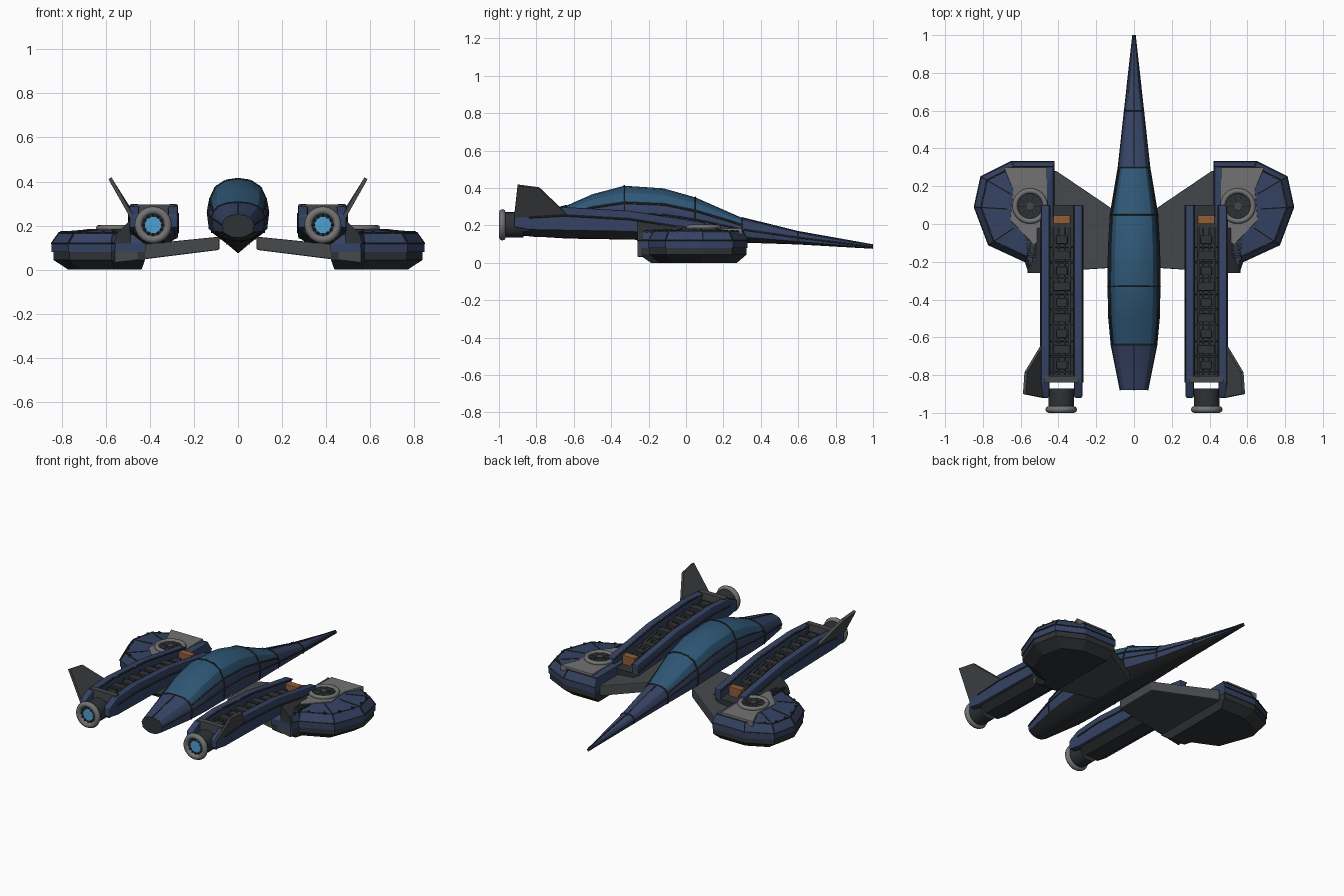
import bpy, bmesh, math
from mathutils import Vector, Matrix

if "Cube" in bpy.data.objects:
    bpy.data.objects.remove(bpy.data.objects["Cube"])

def material(name, r, g, b):
    m = bpy.data.materials.new(name)
    m.diffuse_color = (r, g, b, 1)
    m.use_nodes = True
    m.node_tree.nodes["Principled BSDF"].inputs["Base Color"].default_value = m.diffuse_color
    return m

BLUE = material("navy_hull", .035, .055, .125)
DARK = material("dark_metal", .028, .032, .036)
PLATE = material("wing_plate", .06, .065, .07)
GREY = material("light_panel", .17, .17, .175)
GLASS = material("canopy_glass", .028, .095, .18)
GLOW = material("engine_glow", .08, .35, .65)
RUST = material("orange_box", .28, .11, .04)

def finish(name, bm, mats, mirror=True, bevel=0, smooth=0):
    bmesh.ops.recalc_face_normals(bm, faces=bm.faces)
    me = bpy.data.meshes.new(name)
    bm.to_mesh(me)
    bm.free()
    ob = bpy.data.objects.new(name, me)
    bpy.context.collection.objects.link(ob)
    for m in mats if isinstance(mats, list) else [mats]:
        me.materials.append(m)
    if bevel:
        b = ob.modifiers.new("bevel", 'BEVEL')
        b.width, b.segments = bevel, 2
    if mirror:
        ob.modifiers.new("mirror", 'MIRROR')
    if smooth:
        bpy.ops.object.select_all(action='DESELECT')
        ob.select_set(True)
        bpy.context.view_layer.objects.active = ob
        bpy.ops.object.shade_smooth_by_angle(angle=math.radians(smooth))
    return ob

def loft(bm, rings):
    vs = [[bm.verts.new(p) for p in r] for r in rings]
    n = len(vs[0])
    for a, b in zip(vs, vs[1:]):
        for i in range(n):
            bm.faces.new((a[i], a[(i + 1) % n], b[(i + 1) % n], b[i]))
    bm.faces.new(vs[0])
    bm.faces.new(vs[-1])

def add_box(bm, lo, hi):
    lo, hi = Vector(lo), Vector(hi)
    bmesh.ops.create_cube(bm, size=1, matrix=Matrix.Translation((lo + hi) / 2)
                          @ Matrix.Diagonal((*(hi - lo), 1)))

def add_rod(bm, a, b, r, n=6):
    a, b = Vector(a), Vector(b)
    d = b - a
    bmesh.ops.create_cone(bm, cap_ends=True, segments=n, radius1=r, radius2=r, depth=d.length,
                          matrix=Matrix.Translation((a + b) / 2) @ d.to_track_quat('Z', 'Y').to_matrix().to_4x4())

def add_path(bm, pts, r):
    for a, b in zip(pts, pts[1:]):
        add_rod(bm, a, b, r)

def solid(name, rings, mats, **kw):
    bm = bmesh.new()
    loft(bm, rings)
    return finish(name, bm, mats, **kw)

def torus(name, c, major, minor, mat, along_y=False):
    c, rings = Vector(c), []
    bm = bmesh.new()
    for i in range(32):
        t = i * math.tau / 32
        ring = []
        for j in range(8):
            u = j * math.tau / 8
            q = major + minor * math.cos(u)
            x, y, z = q * math.cos(t), q * math.sin(t), minor * math.sin(u)
            ring.append(bm.verts.new(c + Vector((x, z, y) if along_y else (x, y, z))))
        rings.append(ring)
    for i in range(32):
        a, b = rings[i], rings[(i + 1) % 32]
        for j in range(8):
            bm.faces.new((a[j], a[(j + 1) % 8], b[(j + 1) % 8], b[j]))
    finish(name, bm, mat, smooth=50)

# fuselage: y, half width, bottom, waist, top
SECT = [(-.88, .072, .145, .2, .25), (-.64, .12, .13, .23, .305), (-.5, .133, .127, .243, .367),
        (-.33, .137, .125, .255, .412), (-.12, .135, .122, .25, .398), (.05, .125, .12, .225, .35),
        (.3, .083, .108, .175, .24), (.6, .05, .098, .133, .166), (1, .006, .075, .085, .095)]
PROF = [(0, 1), (.4, .95), (.74, .76), (.92, .42), (1, .05), (.93, -.55), (.42, -.93), (0, -1)]

def hull_pt(s, k, side=1):
    y, w, zb, zw, zt = s
    u, v = PROF[k]
    return Vector((side * u * w, y, zw + v * ((zt - zw) if v > 0 else (zw - zb))))

hull = solid("fuselage", [[hull_pt(s, k) for k in range(8)] + [hull_pt(s, k, -1) for k in range(6, 0, -1)]
                          for s in SECT], [BLUE, GLASS, DARK], mirror=False, smooth=28)
for f in hull.data.polygons:
    c = f.center
    s = min(range(8), key=lambda i: abs((SECT[i][0] + SECT[i + 1][0]) / 2 - c.y))
    waist = (SECT[s][3] + SECT[s + 1][3]) / 2
    if abs(f.normal.y) > .95 or f.normal.z < -.3:
        f.material_index = 2
    elif -.64 < c.y < .3 and c.z > waist + .4 * ((SECT[s][4] + SECT[s + 1][4]) / 2 - waist):
        f.material_index = 1

# canopy frame and hull seams
bm = bmesh.new()
add_path(bm, [hull_pt(s, 3) for s in SECT[1:7]], .006)
add_path(bm, [hull_pt(s, 4) for s in SECT], .004)
add_path(bm, [hull_pt(s, 0) for s in SECT[6:]], .004)
add_path(bm, [hull_pt(s, 0) for s in SECT[:2]], .004)
for i in (1, 3, 5, 6, 7):
    add_path(bm, [hull_pt(SECT[i], k) for k in range(6)], .005)
finish("canopy_frame", bm, DARK)

# drooping wing plates
WING = [(.085, .06), (.41, .28), (.5, .28), (.56, -.26), (.085, -.23)]
solid("wing", [[(x, y, .09 - (x - .085) * .125) for x, y in WING],
               [(x, y, .15 - (x - .085) * .1) for x, y in WING]], PLATE, bevel=.005)

# outboard pods
POD = [(.42, .33), (.65, .33), (.81, .25), (.845, .09), (.77, -.11), (.575, -.2), (.555, -.26), (.42, -.26)]

def pod_ring(s, z):
    return [Vector((.5 + (x - .5) * s, .07 + (y - .07) * s, z)) for x, y in POD]

solid("pod_belly", [pod_ring(.78, 0), pod_ring(.98, .045), pod_ring(.98, .085)], DARK)
solid("pod_shell", [pod_ring(1, .08), pod_ring(1, .12), pod_ring(.9, .168), pod_ring(.5, .18)], BLUE)
bm = bmesh.new()
low, high, mid = pod_ring(1, .12), pod_ring(.9, .168), pod_ring(.5, .18)
add_path(bm, high[:7], .004)
add_path(bm, low[:7], .004)
for i in range(1, 6):
    add_path(bm, [low[i], high[i], mid[i]], .004)
    for t in (.25, .75):
        p = high[i].lerp(high[i + 1], t) * .97 + mid[i] * .03
        add_rod(bm, p - Vector((0, 0, .01)), p + Vector((0, 0, .008)), .008)
finish("pod_seams", bm, DARK)

# raised grey panel on each pod
PANEL = [(.46, .3), (.69, .3), (.64, .18), (.655, .02), (.53, -.11), (.46, -.06)]
solid("pod_panel", [[(x, y, .15) for x, y in PANEL], [(x, y, .185) for x, y in PANEL]], GREY, bevel=.003)

# lift fan
FAN = Vector((.55, .095, .19))
torus("fan_ring", FAN, .08, .014, GREY)
bm = bmesh.new()
add_rod(bm, FAN - Vector((0, 0, .02)), FAN, .078, 32)
finish("fan_well", bm, DARK)
bm = bmesh.new()
add_rod(bm, FAN - Vector((0, 0, .01)), FAN + Vector((0, 0, .01)), .022, 16)
for i in range(10):
    d = Vector((math.cos(i * math.tau / 10), math.sin(i * math.tau / 10), 0))
    add_rod(bm, FAN + d * .015, FAN + d * .075, .004)
finish("fan_blades", bm, PLATE)

# vents behind the fan
bm = bmesh.new()
for i in range(5):
    y = -.075 - i * .022
    add_box(bm, (.5, y - .014, .15), (.575 - i * .003, y, .182))
finish("pod_vents", bm, DARK)

# nacelle: y, bottom, top
NAC = [(-.84, .14, .287), (-.65, .135, .298), (-.3, .125, .278), (.1, .1, .215)]

def nac_top(y):
    for a, b in zip(NAC, NAC[1:]):
        if y <= b[0]:
            return a[2] + (b[2] - a[2]) * (y - a[0]) / (b[0] - a[0])
    return NAC[-1][2]

solid("nacelle_belly", [[(.28, y, t - .06), (.485, y, t - .06), (.485, y, b + .045), (.43, y, b),
                         (.335, y, b), (.28, y, b + .045)] for y, b, t in NAC], DARK)
SIDE = [(-.92, .19), (-.92, .25), (-.84, .287), (-.65, .298), (-.3, .278), (.1, .215), (.1, .14), (-.3, .165), (-.84, .175)]
for nm, x0, x1 in (("inner_wall", .273, .317), ("outer_wall", .448, .492)):
    solid("nacelle_" + nm, [[(x, y, z) for y, z in SIDE] for x in (x0, x1)], BLUE, bevel=.008)
bm = bmesh.new()
for x in (.317, .448):
    add_path(bm, [(x, y, t - .008) for y, b, t in NAC], .006)
for x in (.271, .494):
    add_path(bm, [(x, y, t - .045) for y, b, t in NAC], .005)
finish("nacelle_rails", bm, DARK)

# machinery in the nacelle trough
bm = bmesh.new()
for i in range(9):
    y = -.06 - i * .083
    t = nac_top(y)
    w = .045 if i % 2 else .03
    add_box(bm, (.3825 - w, y - .045, t - .08), (.3825 + w, y, t - .025))
    add_box(bm, (.317, y - .066, t - .08), (.448, y - .056, t - .035))
finish("trough_blocks", bm, DARK, bevel=.004)
bm = bmesh.new()
for x in (.34, .365, .4, .425):
    add_path(bm, [(x, y, nac_top(y) - .04) for y in (-.8, -.65, -.3, -.02)], .007)
add_box(bm, (.29, -.84, .24), (.475, -.805, .296))
finish("trough_pipes", bm, PLATE)
bm = bmesh.new()
add_box(bm, (.337, 0, .16), (.427, .045, .222))
finish("orange_box", bm, RUST, bevel=.004)

# fairing joining nacelle to pod
solid("nacelle_fairing", [[(.485, y, .1), (.565, y, .12), (.55, y, .165), (.485, y, z)]
                          for y, z in ((-.26, .23), (-.02, .2))], DARK)

# thrusters
EX, EZ = .385, .203
bm = bmesh.new()
add_rod(bm, (EX, -.975, EZ), (EX, -.87, EZ), .068, 24)
finish("thruster_body", bm, DARK, smooth=30)
torus("thruster_ring", (EX, -.982, EZ), .066, .018, GREY, True)
bm = bmesh.new()
add_rod(bm, (EX, -.984, EZ), (EX, -.97, EZ), .04, 20)
finish("thruster_glow", bm, GLOW)
bm = bmesh.new()
for i in range(12):
    a = i * math.tau / 12
    d = Vector((math.cos(a), 0, math.sin(a)))
    c = Vector((EX, -.984, EZ))
    add_rod(bm, c + d * .036, c + d * .058, .005)
finish("thruster_vanes", bm, DARK)

# canted tail fins
FIN = [(.485, -.92, .235), (.585, -.9, .413), (.577, -.785, .398), (.49, -.64, .26)]
solid("tail_fin", [[(x - d, y, z + d * .5) for x, y, z in FIN] for d in (-.003, .012)], PLATE)
